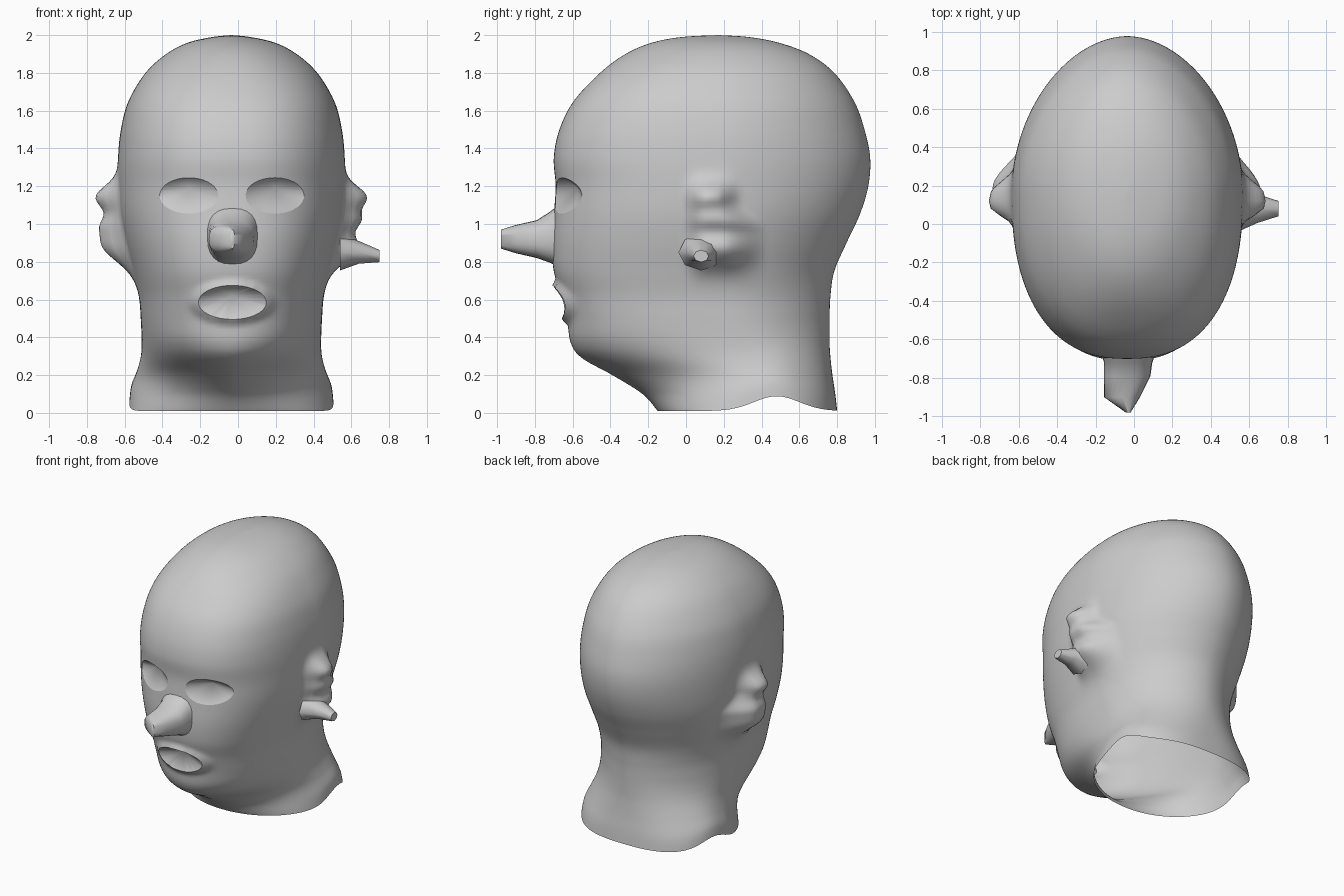
import bpy, bmesh, math
from math import sin, cos, pi, exp
from mathutils import Vector
from mathutils.bvhtree import BVHTree

if "Cube" in bpy.data.objects:
    bpy.data.objects.remove(bpy.data.objects["Cube"])

grey = bpy.data.materials.new("plain grey")
grey.use_nodes = True
colour = (0.6, 0.6, 0.6, 1)
grey.diffuse_color = colour
grey.node_tree.nodes["Principled BSDF"].inputs["Base Color"].default_value = colour

MID_X = -0.035
SIDES, STEPS = 192, 7

# Head sections: height, front edge, back edge, half width
SECTIONS = [
    (0.01, -0.15, 0.80, 0.54), (0.1, -0.23, 0.79, 0.53), (0.2, -0.39, 0.775, 0.5),
    (0.29, -0.55, 0.765, 0.48), (0.37, -0.61, 0.76, 0.475), (0.5, -0.63, 0.76, 0.48),
    (0.62, -0.66, 0.765, 0.49), (0.75, -0.70, 0.785, 0.52), (0.9, -0.71, 0.85, 0.56),
    (1.05, -0.70, 0.92, 0.59), (1.2, -0.69, 0.965, 0.6), (1.35, -0.70, 0.975, 0.6),
    (1.5, -0.67, 0.945, 0.585), (1.65, -0.595, 0.89, 0.545), (1.8, -0.455, 0.785, 0.455),
    (1.9, -0.32, 0.65, 0.345), (1.96, -0.18, 0.49, 0.23), (1.99, -0.02, 0.33, 0.1),
    (2.0, 0.17, 0.17, 0)]

# Openings: centre x, centre z, half width, half height
EYES = [(-0.26, 1.15, 0.155, 0.095), (0.195, 1.15, 0.155, 0.095)]
MOUTH = (-0.03, 0.585, 0.18, 0.09)


def bell(v, centre, width):
    return exp(-((v - centre) / width) ** 2)


def ramp(v, a, b):
    t = min(1, max(0, (v - a) / (b - a)))
    return t * t * (3 - 2 * t)


def power(v, p):
    return math.copysign(abs(v) ** p, v)


def spline(points, steps):
    """Smooth run of tuples through the given points."""
    out = []
    for i in range(len(points) - 1):
        quad = [points[max(0, min(len(points) - 1, i + k))] for k in (-1, 0, 1, 2)]
        for s in range(steps):
            t = s / steps
            out.append([0.5 * (2 * b + (c - a) * t + (2 * a - 5 * b + 4 * c - d) * t ** 2
                               + (3 * b - a - 3 * c + d) * t ** 3)
                        for a, b, c, d in zip(*quad)])
    return out + [list(points[-1])]


def hole_radius(hole, x, z):
    return math.hypot((x - hole[0]) / hole[2], (z - hole[1]) / hole[3])


def ear_bulge(y, z, left):
    """Crumpled ear: steep in front, easing into the skull behind, shorter on top."""
    top = ramp(z, 0.98, 1.12)
    depth = ramp(y, -0.02, 0.1) * (1 - ramp(y, 0.19 - 0.05 * top, 0.43 - 0.13 * top))
    if left:
        lobes = 0.12 * bell(z, 1.14, 0.08) + 0.08 * bell(z, 1.02, 0.06) + 0.12 * bell(z, 0.87, 0.1)
    else:
        lobes = 0.12 * bell(z, 1.14, 0.085) + 0.05 * bell(z, 1.0, 0.06) + 0.13 * bell(z, 0.89, 0.12)
    return depth * lobes


def loft(bm, rings):
    rows = [[bm.verts.new(p) for p in ring] for ring in rings]
    for low, high in zip(rows, rows[1:]):
        for i in range(len(low)):
            j = (i + 1) % len(low)
            bm.faces.new((low[i], low[j], high[j], high[i]))
    return rows


def finish(bm, name, angle=60):
    bmesh.ops.recalc_face_normals(bm, faces=bm.faces[:])
    mesh = bpy.data.meshes.new(name)
    bm.to_mesh(mesh)
    bm.free()
    mesh.materials.append(grey)
    ob = bpy.data.objects.new(name, mesh)
    bpy.context.collection.objects.link(ob)
    bpy.ops.object.select_all(action="DESELECT")
    ob.select_set(True)
    bpy.context.view_layer.objects.active = ob
    bpy.ops.object.shade_smooth_by_angle(angle=math.radians(angle))


def head_point(section, a):
    z, front, back, half = section
    s, c = sin(a), cos(a)
    mid = 0.35 - 0.18 * ramp(z, 0, 0.7)
    # full forehead and tapered throat in front, broad nape behind
    if c < 0:
        p, reach = 2 / (2.4 - 0.8 * bell(z, 0.18, 0.18)), mid - front
    else:
        p, reach = 2 / (1.88 + 0.7 * (1 - ramp(z, 0, 0.5))), back - mid
    p += (1 - p) * ramp(z, 1.7, 2)
    x, y = MID_X + half * power(s, p), mid + reach * power(c, p)
    # arched neck hem
    z += 0.08 * bell(y, 0.48, 0.17) * max(0, 1 - z / 0.4)
    # lips and ears
    if y < -0.3:
        y -= 0.03 * exp(-((hole_radius(MOUTH, x, z) - 1) / 0.22) ** 2)
    x += math.copysign(ear_bulge(y, z, x > 0), x - MID_X) * abs(s) ** 0.5
    return x, y, z


# Hollow head, from the open neck hem to the crown
bm = bmesh.new()
loft(bm, [[head_point(sec, -2 * pi * i / SIDES) for i in range(SIDES)]
          for sec in spline(SECTIONS, STEPS)])
bmesh.ops.remove_doubles(bm, verts=bm.verts[:], dist=0.0005)
skin = BVHTree.FromBMesh(bm)

# Eye and mouth hollows: clean oval rims, each closed by a shallow pocket
for hole in EYES + [MOUTH]:
    inside = []
    for f in bm.faces:
        m = f.calc_center_median()
        if m.y < -0.3 and hole_radius(hole, m.x, m.z) < 1:
            inside.append(f)
    bmesh.ops.delete(bm, geom=inside, context="FACES")
    rim = [e for e in bm.edges if e.is_boundary and e.verts[0].co.y < -0.3
           and hole_radius(hole, e.verts[0].co.x, e.verts[0].co.z) < 1.6]
    rim_verts = {v for e in rim for v in e.verts}
    for v in rim_verts:
        r = hole_radius(hole, v.co.x, v.co.z)
        x = hole[0] + (v.co.x - hole[0]) / r
        z = hole[1] + (v.co.z - hole[1]) / r
        v.co = skin.ray_cast(Vector((x, -2, z)), Vector((0, 1, 0)))[0]
    depth = sum(v.co.y for v in rim_verts) / len(rim_verts) + 0.06
    back = bm.verts.new((hole[0], depth, hole[1] + 0.4 * hole[3]))
    for e in rim:
        e.smooth = False
        bm.faces.new((*e.verts, back))
finish(bm, "head")

# Long blunt nose: depth, centre x, centre z, half width, half height
bm = bmesh.new()
NOSE = [(-0.65, -0.03, 0.94, 0.15, 0.18), (-0.72, -0.03, 0.93, 0.125, 0.135),
        (-0.79, -0.035, 0.92, 0.12, 0.1), (-0.9, -0.062, 0.92, 0.093, 0.075),
        (-0.98, -0.03, 0.92, 0.012, 0.05)]
rows = loft(bm, [[(cx + w * power(cos(2 * pi * i / 24), 0.8), y,
                   cz + h * power(sin(2 * pi * i / 24), 0.8)) for i in range(24)]
                 for y, cx, cz, w, h in NOSE])
bm.faces.new(rows[-1])
finish(bm, "nose")

# Pointed lobe on the left ear
bm = bmesh.new()
rows = loft(bm, [[(x, 0.08 + r * cos(pi * i / 4), z + r * 0.8 * sin(pi * i / 4)) for i in range(8)]
                 for x, z, r in [(0.54, 0.85, 0.12), (0.64, 0.85, 0.075), (0.75, 0.83, 0.04)]])
bm.faces.new(rows[-1])
finish(bm, "left_ear_point")
